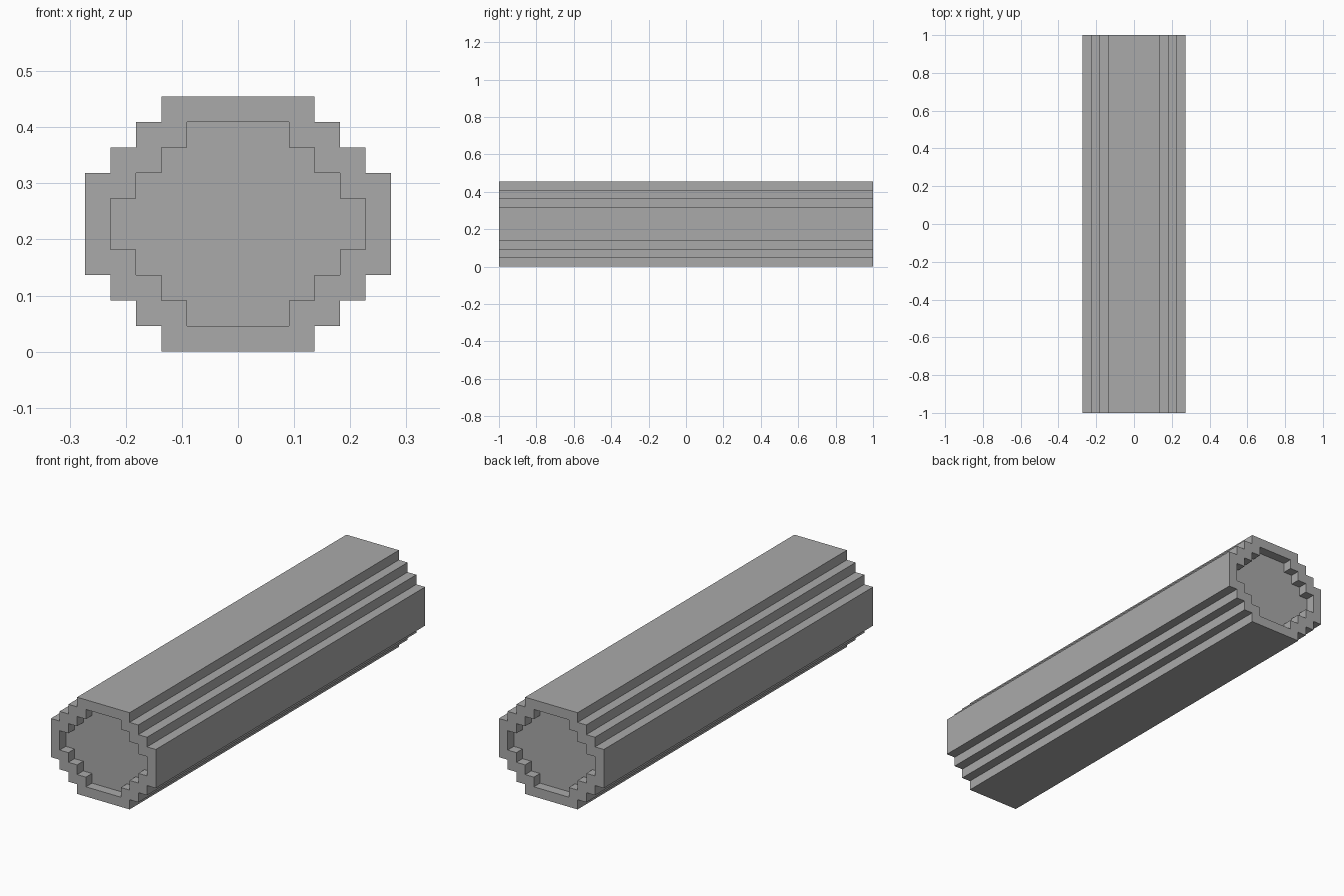
import bpy
import bmesh

# Remove the default cube
cube = bpy.data.objects.get("Cube")
if cube:
    bpy.data.objects.remove(cube, do_unlink=True)

UNIT = 1 / 22      # one stair step
HALF_LENGTH = 22   # in steps
HALF_HEIGHT = 5


def flat_material(name, color):
    mat = bpy.data.materials.new(name)
    mat.use_nodes = True
    mat.diffuse_color = color
    mat.node_tree.nodes["Principled BSDF"].inputs["Base Color"].default_value = color
    return mat


def stepped_outline(inset):
    """Closed stepped outline, mirrored from one quarter and shrunk by inset."""
    quarter = []
    for i in range(3):
        quarter += [(3 + i, 5 - i), (3 + i, 4 - i)]
    quarter.append((6, 2))
    quarter = [(x - inset, z - inset) for x, z in quarter]
    half = quarter + [(x, -z) for x, z in reversed(quarter)]
    return half + [(-x, z) for x, z in reversed(half)]


def make_ring(bm, inset, y):
    return [bm.verts.new((x * UNIT, y * UNIT, (z + HALF_HEIGHT) * UNIT))
            for x, z in stepped_outline(inset)]


# Stepped bar: recess floor, rim, outer skin, rim, recess floor
bm = bmesh.new()
sections = [(1, 1 - HALF_LENGTH), (1, -HALF_LENGTH), (0, -HALF_LENGTH),
            (0, HALF_LENGTH), (1, HALF_LENGTH), (1, HALF_LENGTH - 1)]
rings = [make_ring(bm, inset, y) for inset, y in sections]
for a, b in zip(rings, rings[1:]):
    for i in range(len(a)):
        j = (i + 1) % len(a)
        bm.faces.new((a[i], a[j], b[j], b[i]))
bm.faces.new(rings[0])
bm.faces.new(rings[-1])
bmesh.ops.recalc_face_normals(bm, faces=bm.faces[:])

mesh = bpy.data.meshes.new("stepped_bar")
bm.to_mesh(mesh)
bm.free()
mesh.materials.append(flat_material("plain grey", (0.4, 0.4, 0.4, 1)))
bar = bpy.data.objects.new("stepped_bar", mesh)
bpy.context.collection.objects.link(bar)
